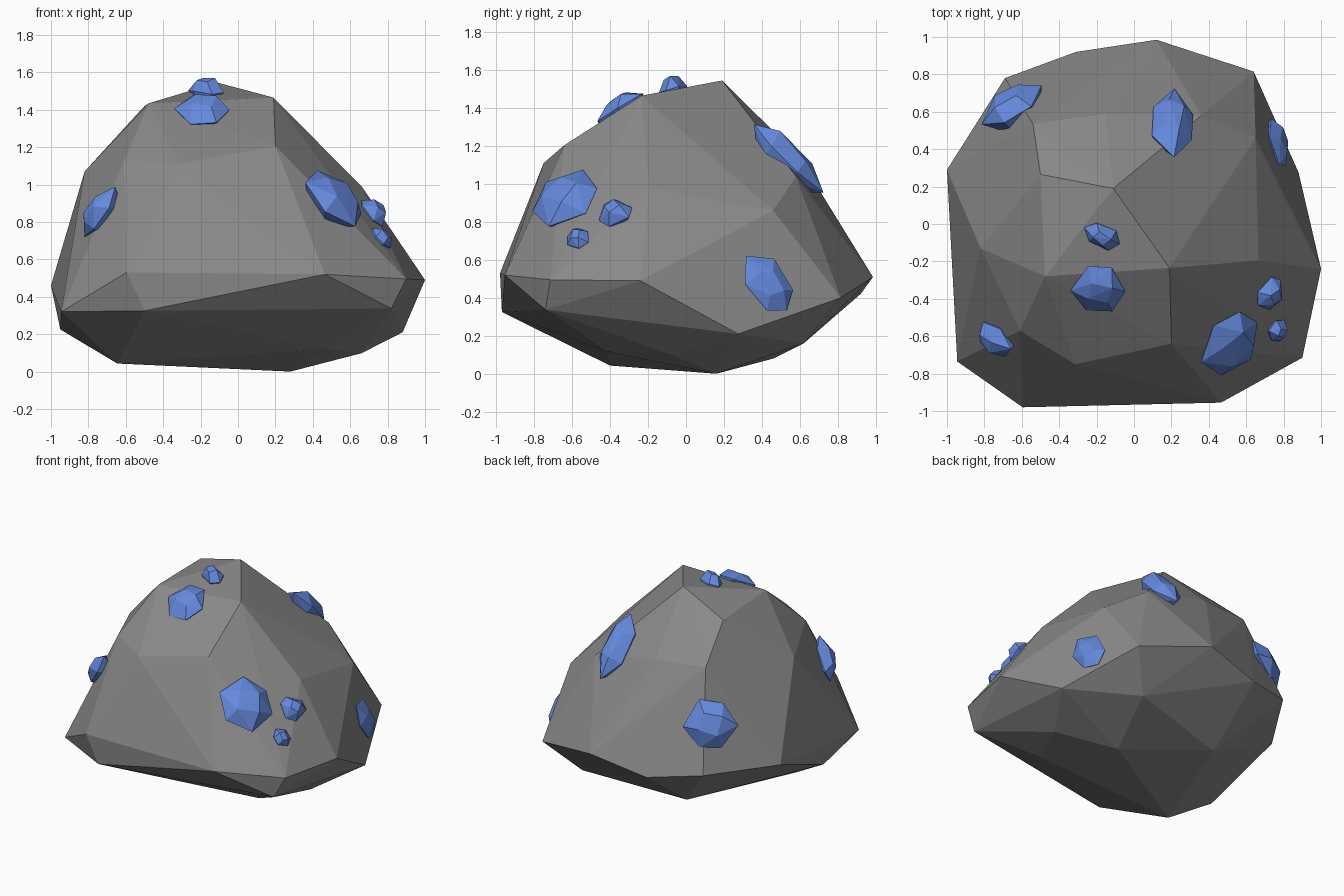
import bpy, bmesh, math, random
from mathutils import Vector
from mathutils.bvhtree import BVHTree

if "Cube" in bpy.data.objects:
    bpy.data.objects.remove(bpy.data.objects["Cube"])

random.seed(4)


def hull_object(name, points, material):
    """Flat-faced convex chunk wrapped around a few corner points."""
    bm = bmesh.new()
    for p in points:
        bm.verts.new(p)
    bmesh.ops.convex_hull(bm, input=bm.verts[:])
    loose = [v for v in bm.verts if not v.link_faces]
    bmesh.ops.delete(bm, geom=loose, context='VERTS')
    bmesh.ops.recalc_face_normals(bm, faces=bm.faces[:])
    mesh = bpy.data.meshes.new(name)
    bm.to_mesh(mesh)
    tree = BVHTree.FromBMesh(bm)
    bm.free()
    obj = bpy.data.objects.new(name, mesh)
    bpy.context.collection.objects.link(obj)
    mesh.materials.append(material)
    return tree


def colour(name, rgb):
    mat = bpy.data.materials.new(name)
    mat.diffuse_color = (*rgb, 1)
    mat.use_nodes = True
    mat.node_tree.nodes["Principled BSDF"].inputs["Base Color"].default_value = mat.diffuse_color
    return mat


stone = colour("dark_stone", (0.25, 0.25, 0.25))
blue = colour("blue_crystal", (0.13, 0.25, 0.72))

# Boulder corners, from the crown down to the base
crown = [(-.11, .19, 1.545), (.19, -.235, 1.465), (-.475, -.28, 1.435), (-.5, .265, 1.42)]
shoulder = [(-.54, .535, 1.17), (-.15, .59, 1.15), (.36, .58, 1.04), (.65, .46, .86),
            (.665, -.195, .985), (.2, -.64, 1.205), (-.315, -.75, 1.11),
            (-.61, -.57, 1.13), (-.82, -.13, 1.07)]
waist = [(-.31, .92, .42), (.12, .985, .51), (.64, .815, .4), (1, -.24, .49),
         (.9, -.715, .495), (.465, -.955, .52), (-.595, -.98, .53),
         (-.945, -.735, .32), (-1, .29, .46), (-.69, .78, .48)]
base = [(-.5, -.97, .325), (.82, -.74, .337), (.88, .275, .21), (.66, -.07, .098),
        (.48, -.43, .12), (.44, .62, .16), (-.33, .46, .08), (-.95, -.3, .225),
        (-.645, -.4, .043), (.28, .16, 0)]
surface = hull_object("boulder", crown + shoulder + waist + base, stone)


def crystal(name, spot, axis, length, width, height, facing=None):
    """Faceted nugget half sunk in the boulder, stretched along axis."""
    pos, n, _, _ = surface.find_nearest(Vector(spot))
    if facing:
        n = Vector(facing).normalized()
    a = Vector(axis)
    a = (a - n * a.dot(n)).normalized()
    b = n.cross(a)
    pts = []
    # sunken ring, widest ring, top facet
    for count, scale, level, turn in ((6, .75, -.6, 0), (6, 1, .15, 0), (4, .5, 1, .5)):
        for i in range(count):
            t = 2 * math.pi * i / count + turn + random.uniform(-.15, .15)
            k = scale * random.uniform(.9, 1.05)
            pts.append(pos + a * (math.cos(t) * k * length / 2)
                       + b * (math.sin(t) * k * width / 2)
                       + n * height * (level + random.uniform(-.1, .1)))
    hull_object(name, pts, blue)


# Crystals: name, spot, long direction, length, width, height
crystal("crystal_top", (-.17, -.07, 1.52), (.19, -.1, 0), .22, .14, .075)
crystal("crystal_crown_front", (-.185, -.345, 1.41), (1, 0, 0), .3, .31, .065)
crystal("crystal_front_right", (.52, -.64, .92), (-.1, .08, .3), .42, .39, .08)
crystal("crystal_right_small", (.715, -.37, .84), (0, .1, -.1), .19, .18, .06)
crystal("crystal_right_tiny", (.765, -.57, .71), (.1, 0, -.1), .15, .13, .05)
crystal("crystal_left", (-.73, -.61, .84), (.17, -.08, .25), .34, .19, .07)
crystal("crystal_back_right", (.2, .51, 1.11), (.01, .35, -.37), .53, .25, .08)
crystal("crystal_right_low", (.75, .43, .47), (0, .2, -.26), .38, .24, .05)
crystal("crystal_back_left", (-.63, .61, .8), (.3, .2, 0), .38, .36, .08, (-.5, .75, .35))
